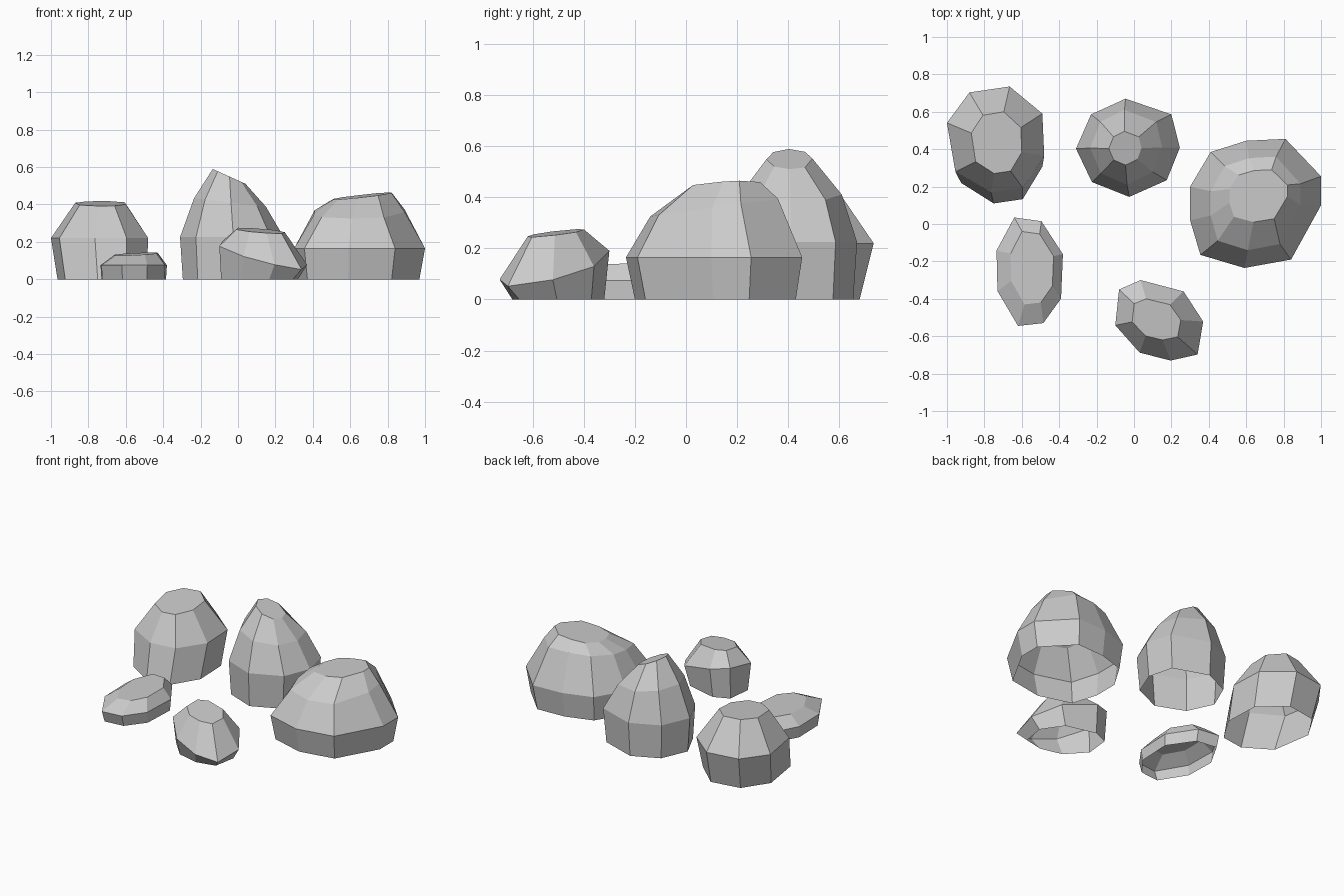
import bpy
import bmesh


def rock(name, outline, rings):
    """Open-bottomed low-poly shell: the outline is refitted to each ring's bounds and lofted.
    ring = (z, x_min, x_max, y_min, y_max, slope_x, slope_y)"""
    xs, ys = zip(*outline)
    ox, oy = min(xs), min(ys)
    w, d = max(xs) - ox, max(ys) - oy
    bm = bmesh.new()
    loops = []
    for z, x0, x1, y0, y1, tx, ty in rings:
        loop = []
        for px, py in outline:
            x = x0 + (px - ox) / w * (x1 - x0)
            y = y0 + (py - oy) / d * (y1 - y0)
            h = z + tx * (x - (x0 + x1) / 2) + ty * (y - (y0 + y1) / 2)
            loop.append(bm.verts.new((x, y, h)))
        loops.append(loop)
    n = len(outline)
    for low, high in zip(loops, loops[1:]):
        for i in range(n):
            j = (i + 1) % n
            bm.faces.new((low[i], low[j], high[j], high[i]))
    bm.faces.new(loops[-1])
    mesh = bpy.data.meshes.new(name)
    bm.to_mesh(mesh)
    bm.free()
    obj = bpy.data.objects.new(name, mesh)
    bpy.context.collection.objects.link(obj)
    return obj


# Outlines run counter-clockwise as seen from above
# Wide boulder on the right
rock("wide_boulder",
     [(1, .10), (1, .255), (.81, .455), (.6, .445), (.41, .385),
      (.3, .2), (.3, .02), (.355, -.165), (.59, -.235), (.84, -.19)],
     [(0, .32, .97, -.2, .43, 0, 0),
      (.165, .3, 1, -.235, .455, 0, 0),
      (.36, .41, .89, -.14, .36, 0, .14),
      (.445, .51, .82, .01, .29, .11, .05)])

# Tall pointed boulder in the middle
rock("tall_boulder",
     [(.245, .41), (.2, .59), (-.045, .675), (-.23, .59),
      (-.31, .405), (-.225, .225), (-.025, .145), (.175, .235)],
     [(0, -.295, .225, .16, .655, 0, 0),
      (.225, -.31, .245, .145, .67, 0, 0),
      (.41, -.235, .15, .21, .61, -.12, 0),
      (.55, -.135, .04, .315, .495, -.45, 0)])

# Rounded boulder at the back left
rock("round_boulder",
     [(-.48, .325), (-.49, .575), (-.665, .735), (-.88, .7),
      (-1, .52), (-.955, .23), (-.765, .11), (-.595, .135)],
     [(0, -.965, -.49, .11, .68, 0, 0),
      (.22, -1, -.48, .17, .735, 0, 0),
      (.405, -.87, -.6, .27, .6, 0, .08)])

# Flat stone at the front left
rock("flat_stone",
     [(-.39, -.395), (-.38, -.16), (-.495, .015), (-.64, .035),
      (-.735, -.14), (-.73, -.355), (-.62, -.54), (-.485, -.525)],
     [(0, -.73, -.385, -.52, .015, 0, 0),
      (.075, -.735, -.38, -.545, .035, 0, 0),
      (.135, -.66, -.43, -.43, -.04, .05, .03)])

# Small stone at the front
rock("small_stone",
     [(.34, -.695), (.37, -.52), (.265, -.36), (.035, -.3),
      (-.08, -.35), (-.1, -.54), (.03, -.685), (.195, -.727)],
     [(0, -.09, .32, -.68, -.32, 0, 0),
      (.13, -.1, .37, -.73, -.3, -.22, .18),
      (.26, -.01, .25, -.62, -.4, -.06, .1)])
